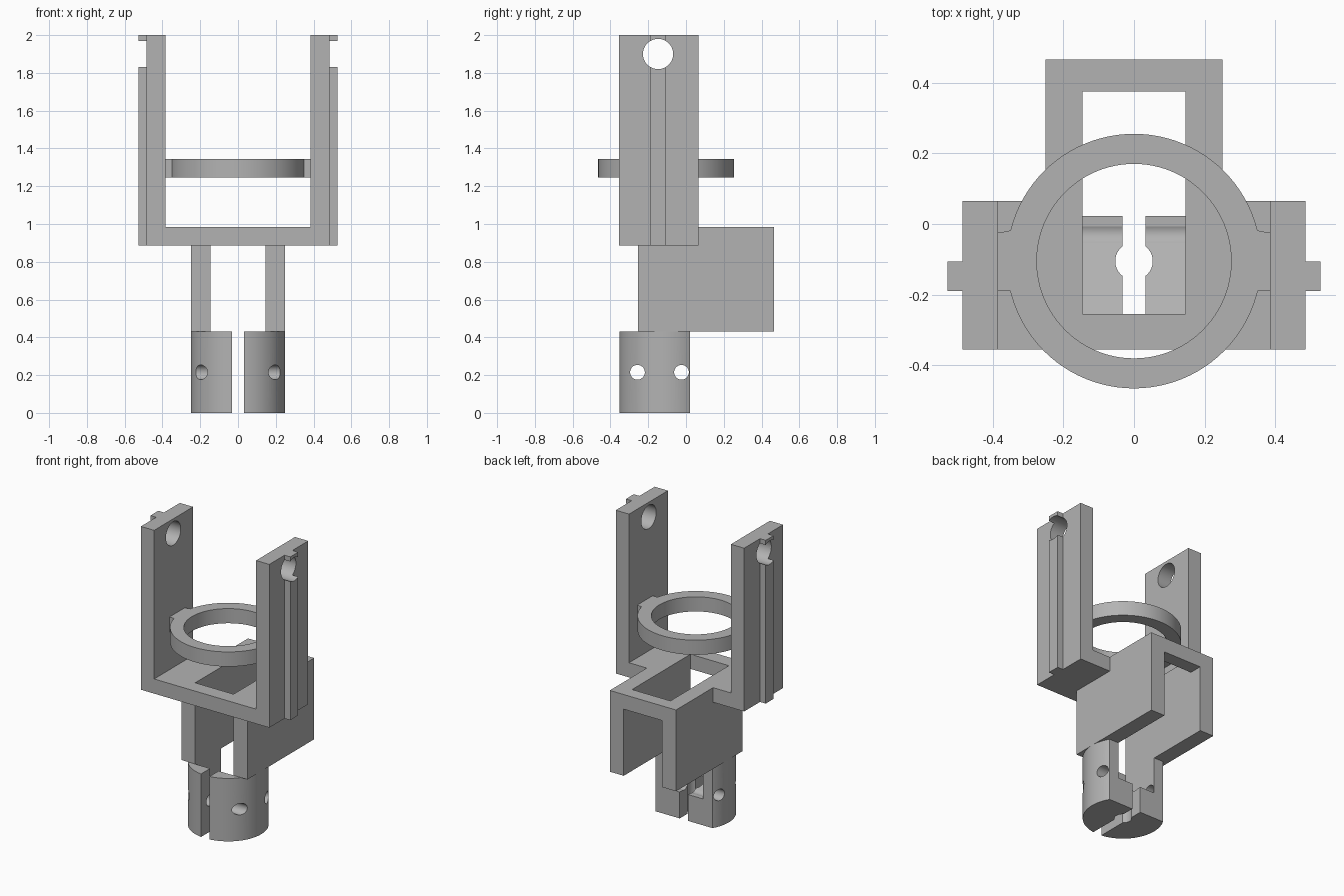
import bpy
import bmesh
from math import radians
from mathutils import Matrix

cube = bpy.data.objects.get("Cube")
if cube:
    bpy.data.objects.remove(cube, do_unlink=True)

GREY = (0.45, 0.45, 0.45, 1)
grey = bpy.data.materials.new("light_grey")
grey.use_nodes = True
grey.diffuse_color = GREY
grey.node_tree.nodes["Principled BSDF"].inputs["Base Color"].default_value = GREY


def add(name, bm):
    bmesh.ops.recalc_face_normals(bm, faces=bm.faces)
    mesh = bpy.data.meshes.new(name)
    bm.to_mesh(mesh)
    bm.free()
    mesh.materials.append(grey)
    obj = bpy.data.objects.new(name, mesh)
    bpy.context.collection.objects.link(obj)
    return obj


def prism(name, points, axis, start, end):
    """Extrude a profile of the two other axes (in x, y, z order) along axis."""
    def place(p, t):
        co = list(p)
        co.insert(axis, t)
        return co
    bm = bmesh.new()
    face = bm.faces.new([bm.verts.new(place(p, start)) for p in points])
    new = bmesh.ops.extrude_face_region(bm, geom=[face])["geom"]
    shift = [0, 0, 0]
    shift[axis] = end - start
    bmesh.ops.translate(bm, vec=shift, verts=[g for g in new if isinstance(g, bmesh.types.BMVert)])
    return add(name, bm)


def box(name, x, y, z):
    return prism(name, [(x[0], y[0]), (x[1], y[0]), (x[1], y[1]), (x[0], y[1])], 2, *z)


def rod(name, radius, length, centre, along_x=False, sides=96):
    bm = bmesh.new()
    turn = Matrix.Rotation(radians(90), 4, 'Y') if along_x else Matrix()
    bmesh.ops.create_cone(bm, cap_ends=True, segments=sides, radius1=radius, radius2=radius,
                          depth=length, matrix=Matrix.Translation(centre) @ turn)
    return add(name, bm)


def combine(obj, tools, operation):
    """Join or cut with each tool, then discard the tools."""
    for tool in tools:
        mod = obj.modifiers.new("shape", 'BOOLEAN')
        mod.operation = operation
        mod.solver = 'EXACT'
        mod.object = tool
        graph = bpy.context.evaluated_depsgraph_get()
        mesh = bpy.data.meshes.new_from_object(obj.evaluated_get(graph))
        obj.modifiers.clear()
        obj.data = mesh
        bpy.data.objects.remove(tool, do_unlink=True)


def mirrored(points):
    """Complete a half profile across x = 0."""
    return points + [(-x, z) for x, z in reversed(points)]


MID = -0.105       # shared axis of ring and socket
RIB = -0.148       # centre line of arm ribs
FLOOR, TOP = 0.885, 0.985

# Fork: two upright arms on a cross plate
fork = prism("fork_frame", mirrored([(0.485, FLOOR), (0.485, 2), (0.385, 2), (0.385, TOP)]),
             1, -0.355, 0.065)

# Inverted channel under and behind the fork, ribs on the arms
channel = prism("channel", mirrored([(0.145, 0.43), (0.25, 0.43), (0.25, TOP)])[:3] +
                [(-0.25, TOP), (-0.25, 0.43), (-0.145, 0.43), (-0.145, FLOOR), (0.145, FLOOR)],
                1, -0.255, 0.465)
ribs = [box("rib", sorted((s * 0.48, s * 0.528)), (RIB - 0.042, RIB + 0.042), (FLOOR, 2))
        for s in (-1, 1)]
combine(fork, [channel] + ribs, 'UNION')

# Window through the plate and pivot holes through the arms
combine(fork, [box("window", (-0.145, 0.145), (-0.255, 0.375), (0.8, 1.1)),
               rod("pivot_hole", 0.08, 1.4, (0, RIB, 1.9), True)], 'DIFFERENCE')

# Ring held between the arms by two tabs
ring = rod("holding_ring", 0.36, 0.1, (0, MID, 1.295))
tabs = [prism("tab", [(s * 0.33, -0.188), (s * 0.35, -0.19), (s * 0.385, -0.19),
                      (s * 0.385, -0.024), (s * 0.36, -0.021), (s * 0.33, -0.012)],
              2, 1.245, 1.345) for s in (-1, 1)]
combine(ring, tabs, 'UNION')
combine(ring, [rod("ring_bore", 0.275, 0.4, (0, MID, 1.295))], 'DIFFERENCE')

# Split round socket with a flat back and a sloped pocket
socket = rod("split_socket", 0.25, 0.43, (0, MID, 0.215))
pocket = prism("pocket", [(-0.255, 0.6), (-0.255, 0.27), (-0.054, 0.189), (-0.03, 0.18),
                          (0.2, 0.18), (0.2, 0.6)], 0, -0.145, 0.145)
cuts = [box("back_cut", (-0.4, 0.4), (0.022, 0.4), (-0.1, 0.6)),
        pocket,
        box("slot", (-0.032, 0.032), (-0.5, 0.3), (-0.1, 0.6)),
        rod("bore", 0.053, 1, (0, MID, 0.2))]
cuts += [rod("bolt_hole", 0.039, 1, (0, y, 0.215), True, 48) for y in (-0.257, -0.024)]
combine(socket, cuts, 'DIFFERENCE')

# Smooth the round walls, keep the corners sharp
for obj in (fork, ring, socket):
    bpy.ops.object.select_all(action='DESELECT')
    obj.select_set(True)
    bpy.context.view_layer.objects.active = obj
    bpy.ops.object.shade_smooth_by_angle(angle=radians(25))
